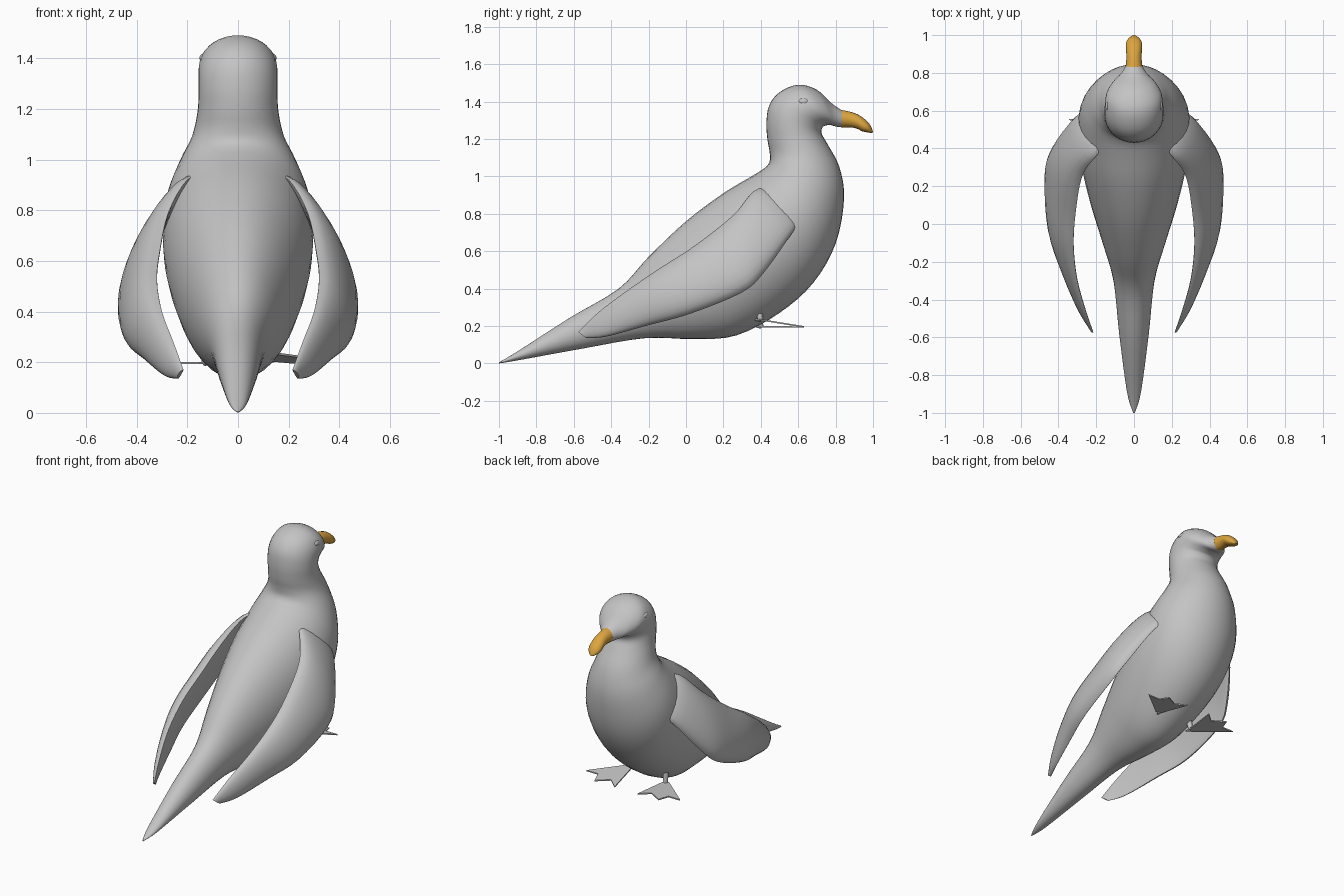
import bpy, bmesh, math
from mathutils import Vector

if "Cube" in bpy.data.objects:
    bpy.data.objects.remove(bpy.data.objects["Cube"])


def material(name, rgb):
    m = bpy.data.materials.new(name)
    m.diffuse_color = (*rgb, 1)
    m.use_nodes = True
    m.node_tree.nodes["Principled BSDF"].inputs["Base Color"].default_value = m.diffuse_color
    return m


grey = material("plumage grey", (0.55, 0.55, 0.55))
gold = material("beak gold", (0.72, 0.38, 0.05))


def spline(rows, steps):
    """Catmull-Rom interpolation through rows of numbers."""
    out = []
    n = len(rows)
    for i in range(n - 1):
        a, b, c, d = rows[max(i - 1, 0)], rows[i], rows[i + 1], rows[min(i + 2, n - 1)]
        for k in range(steps):
            t = k / steps
            out.append([0.5 * (2 * q + (r - p) * t + (2 * p - 5 * q + 4 * r - s) * t * t
                               + (3 * q - p - 3 * r + s) * t ** 3)
                        for p, q, r, s in zip(a, b, c, d)])
    out.append(list(rows[-1]))
    return out


def finish(name, bm, mat, angle=50):
    bmesh.ops.recalc_face_normals(bm, faces=bm.faces[:])
    me = bpy.data.meshes.new(name)
    bm.to_mesh(me)
    bm.free()
    me.materials.append(mat)
    ob = bpy.data.objects.new(name, me)
    bpy.context.collection.objects.link(ob)
    bpy.ops.object.select_all(action='DESELECT')
    ob.select_set(True)
    bpy.context.view_layer.objects.active = ob
    bpy.ops.object.shade_smooth_by_angle(angle=math.radians(angle))
    return ob


def loft(name, rings, mat, angle=50):
    bm = bmesh.new()
    loops = [[bm.verts.new(p) for p in r] for r in rings]
    n = len(loops[0])
    for a, b in zip(loops, loops[1:]):
        for i in range(n):
            j = (i + 1) % n
            bm.faces.new((a[i], a[j], b[j], b[i]))
    bm.faces.new(loops[0])
    bm.faces.new(loops[-1])
    return finish(name, bm, mat, angle)


def oval_rings(rows, steps, n):
    """Rows: top y, top z, bottom y, bottom z, half width."""
    rings = []
    for ty, tz, by, bz, w in spline(rows, steps):
        ring = []
        for i in range(n):
            a = math.tau * i / n
            c = (1 + math.cos(a)) / 2
            ring.append((w * math.sin(a), by + (ty - by) * c, bz + (tz - bz) * c))
        rings.append(ring)
    return rings


# Body, from tail tip through neck and head
body = [
    (-1, .006, -1, 0, .004), (-.9, .065, -.88, .02, .037), (-.62, .245, -.55, .08, .078),
    (-.36, .40, -.22, .135, .11), (-.2, .57, .05, .13, .17), (0, .76, .27, .15, .235),
    (.2, .91, .5, .27, .285), (.35, 1.0, .68, .43, .297), (.42, 1.045, .80, .64, .28),
    (.447, 1.08, .845, .88, .232), (.447, 1.13, .82, 1.05, .182), (.435, 1.2, .755, 1.175, .16),
    (.43, 1.29, .725, 1.23, .156), (.445, 1.38, .73, 1.262, .156), (.5, 1.45, .747, 1.272, .155),
    (.6, 1.49, .77, 1.275, .145), (.7, 1.463, .79, 1.27, .112), (.78, 1.39, .81, 1.265, .07),
    (.835, 1.352, .835, 1.264, .045)]
loft("body", oval_rings(body, 4, 36), grey)

# Hooked beak
beak = [
    (.83, 1.355, .83, 1.262, .045), (.88, 1.345, .88, 1.262, .04), (.93, 1.325, .915, 1.255, .042),
    (.975, 1.288, .94, 1.242, .042), (.993, 1.258, .965, 1.236, .03), (1.0, 1.236, .99, 1.232, .01)]
loft("beak", oval_rings(beak, 3, 20), gold)

# Wing sections: upper edge xyz, lower edge xyz, outward bulge
wing = [
    (.12, .45, .94, .2, .62, .76, .03), (.2, .36, .92, .30, .57, .70, .05),
    (.275, .25, .79, .405, .42, .49, .075), (.31, .05, .63, .44, .30, .38, .08),
    (.32, -.12, .52, .42, .02, .265, .075), (.30, -.3, .40, .355, -.2, .205, .055),
    (.255, -.46, .28, .285, -.42, .145, .032), (.215, -.575, .17, .235, -.53, .135, .012)]


def wing_rings(side, n=24):
    rows = spline(wing, 4)
    rings = []
    for i, r in enumerate(rows):
        up, low = Vector(r[:3]), Vector(r[3:6])
        before, after = rows[max(i - 1, 0)], rows[min(i + 1, len(rows) - 1)]
        along = (Vector(after[:3]) + Vector(after[3:6])) - (Vector(before[:3]) + Vector(before[3:6]))
        out = along.cross(low - up).normalized()
        if out.x < 0:
            out = -out
        ring = []
        for k in range(n):
            a = math.tau * k / n
            s = math.sin(a)
            p = up + (low - up) * (1 - math.cos(a)) / 2 + out * r[6] * (s if s > 0 else 0.15 * s)
            ring.append((side * p.x, p.y, p.z))
        rings.append(ring)
    return rings


def foot(side, name):
    """Thin webbed foot with three toes and a small hind toe."""
    lift = 0.04 if side > 0 else 0.0
    outline = [(.115, .40), (.085, .63), (.15, .575), (.235, .625), (.26, .555), (.345, .555), (.15, .39)]
    bm = bmesh.new()
    layers = []
    for dz in (0, .008):
        layers.append([bm.verts.new((side * x, y, .192 + dz + lift * max(0, (.63 - y) / .25)))
                       for x, y in outline])
    low, high = layers
    bm.faces.new(low)
    bm.faces.new(high)
    for i in range(len(low)):
        j = (i + 1) % len(low)
        bm.faces.new((low[i], low[j], high[j], high[i]))
    finish(name, bm, grey, 20)


def rod(name, a, b, r1, r2):
    a, b = Vector(a), Vector(b)
    bm = bmesh.new()
    bmesh.ops.create_cone(bm, cap_ends=True, segments=10, radius1=r1, radius2=r2, depth=(b - a).length)
    rot = (b - a).to_track_quat('Z', 'Y')
    for v in bm.verts:
        v.co = rot @ v.co + (a + b) / 2
    finish(name, bm, grey)


for side, tag in ((1, "right"), (-1, "left")):
    loft(tag + "_wing", wing_rings(side), grey)
    foot(side, tag + "_foot")
    z = .195 + (.035 if side > 0 else 0)
    rod(tag + "_leg", (side * .13, .40, z), (side * .12, .385, .30), .014, .022)
    rod(tag + "_hind_toe", (side * .13, .40, z), (side * .115, .365, z + .005), .01, .003)
    # Eye bead on the side of the head
    bm = bmesh.new()
    bmesh.ops.create_uvsphere(bm, u_segments=16, v_segments=10, radius=1)
    for v in bm.verts:
        v.co = Vector((side * .138 + v.co.x * .014, .627 + v.co.y * .027, 1.4 + v.co.z * .017))
    finish(tag + "_eye", bm, grey)
